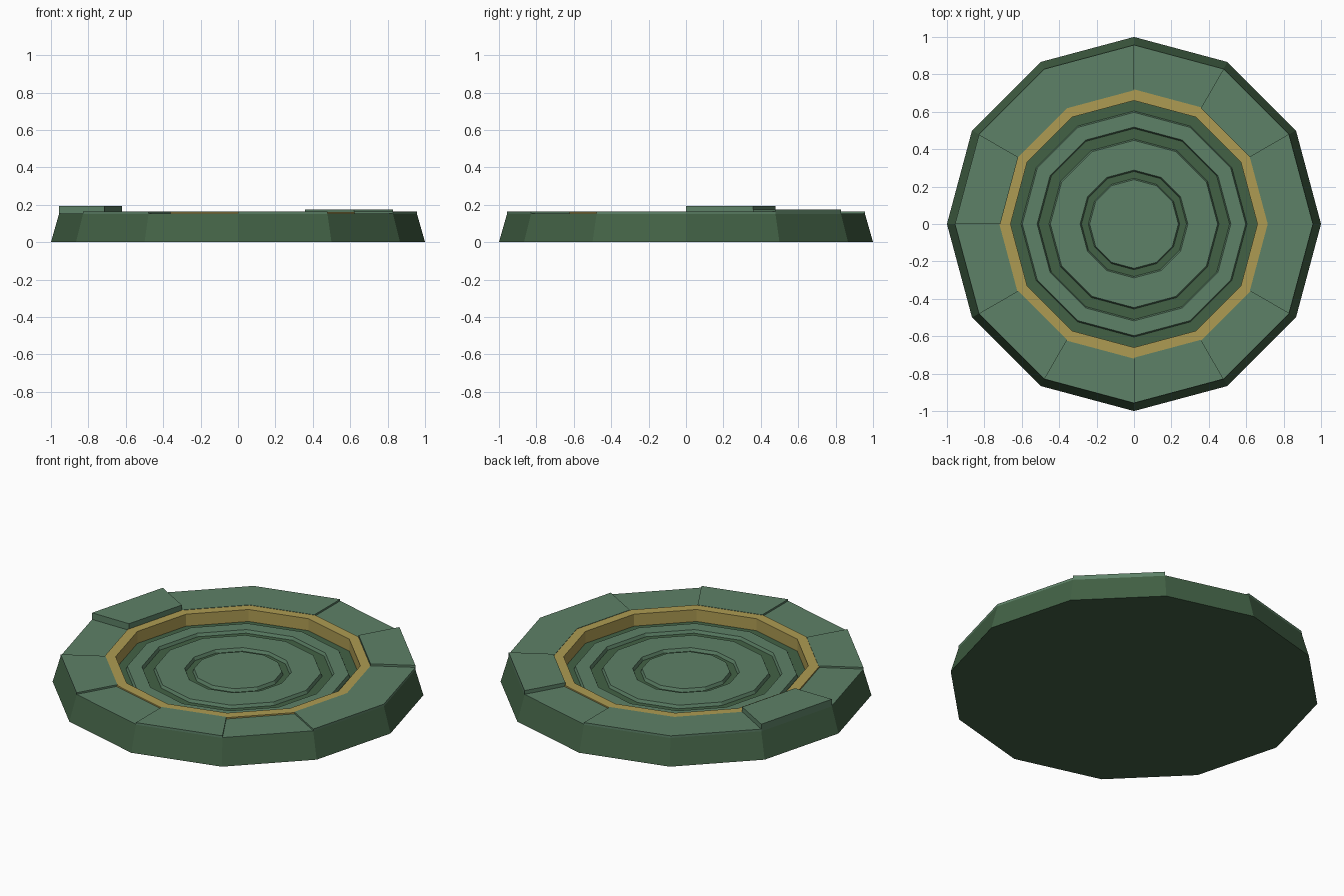
import bpy, bmesh
from math import cos, sin, pi

if "Cube" in bpy.data.objects:
    bpy.data.objects.remove(bpy.data.objects["Cube"])

N = 12


def material(name, rgb):
    m = bpy.data.materials.new(name)
    m.diffuse_color = (*rgb, 1)
    m.use_nodes = True
    m.node_tree.nodes["Principled BSDF"].inputs["Base Color"].default_value = m.diffuse_color
    return m


stone = material("stone_green", (0.11, 0.22, 0.135))
dark = material("dark_green", (0.055, 0.12, 0.06))
gold = material("gold", (0.42, 0.33, 0.085))


def sweep(name, profile, mat, start=0, count=N, closed=False):
    """Sweep an (r, z) profile around z over count of the 12 sides."""
    full = count == N
    bm = bmesh.new()
    rows = []
    for i in range(count if full else count + 1):
        a = 2 * pi * (start + i) / N
        rows.append([bm.verts.new((r * cos(a), r * sin(a), z)) for r, z in profile])
    n = len(profile)
    for i in range(count):
        p, q = rows[i], rows[(i + 1) % len(rows)]
        for j in range(n if closed else n - 1):
            k = (j + 1) % n
            bm.faces.new((p[j], q[j], q[k], p[k]))
    if not full:                      # end caps of a single block
        bm.faces.new(rows[0])
        bm.faces.new(rows[-1][::-1])
    elif not closed:                  # flat polygon caps of a solid disc
        bm.faces.new([r[0] for r in rows])
        bm.faces.new([r[-1] for r in rows])
    bmesh.ops.recalc_face_normals(bm, faces=bm.faces)
    me = bpy.data.meshes.new(name)
    bm.to_mesh(me)
    bm.free()
    me.materials.append(mat)
    ob = bpy.data.objects.new(name, me)
    bpy.context.collection.objects.link(ob)
    return ob


# tapered base with a shallow recess
sweep("base", [(1, 0), (0.957, 0.15), (0.69, 0.15), (0.69, 0.09), (0.1, 0.09)], dark)

# uneven paving blocks around the rim
heights = [0.163, 0.175, 0.153, 0.163, 0.163, 0.192,
           0.153, 0.163, 0.153, 0.163, 0.153, 0.163]
for i, h in enumerate(heights):
    sweep(f"rim_block_{i + 1}",
          [(0.957, 0.145), (0.957, h), (0.715, h), (0.715, 0.145)],
          stone, i, 1, True)

# gold band lining the recess
sweep("gold_band", [(0.72, 0.088), (0.72, 0.161), (0.66, 0.161), (0.66, 0.088)],
      gold, closed=True)

# raised floor rings and centre disc, with chamfered edges
for name, outer, inner in (("outer_floor_ring", 0.605, 0.51),
                           ("middle_floor_ring", 0.455, 0.28)):
    sweep(name, [(outer, 0.088), (outer - 0.008, 0.108),
                 (inner + 0.008, 0.108), (inner, 0.088)], stone, closed=True)
sweep("centre_disc", [(0.245, 0.088), (0.237, 0.108)], stone)
